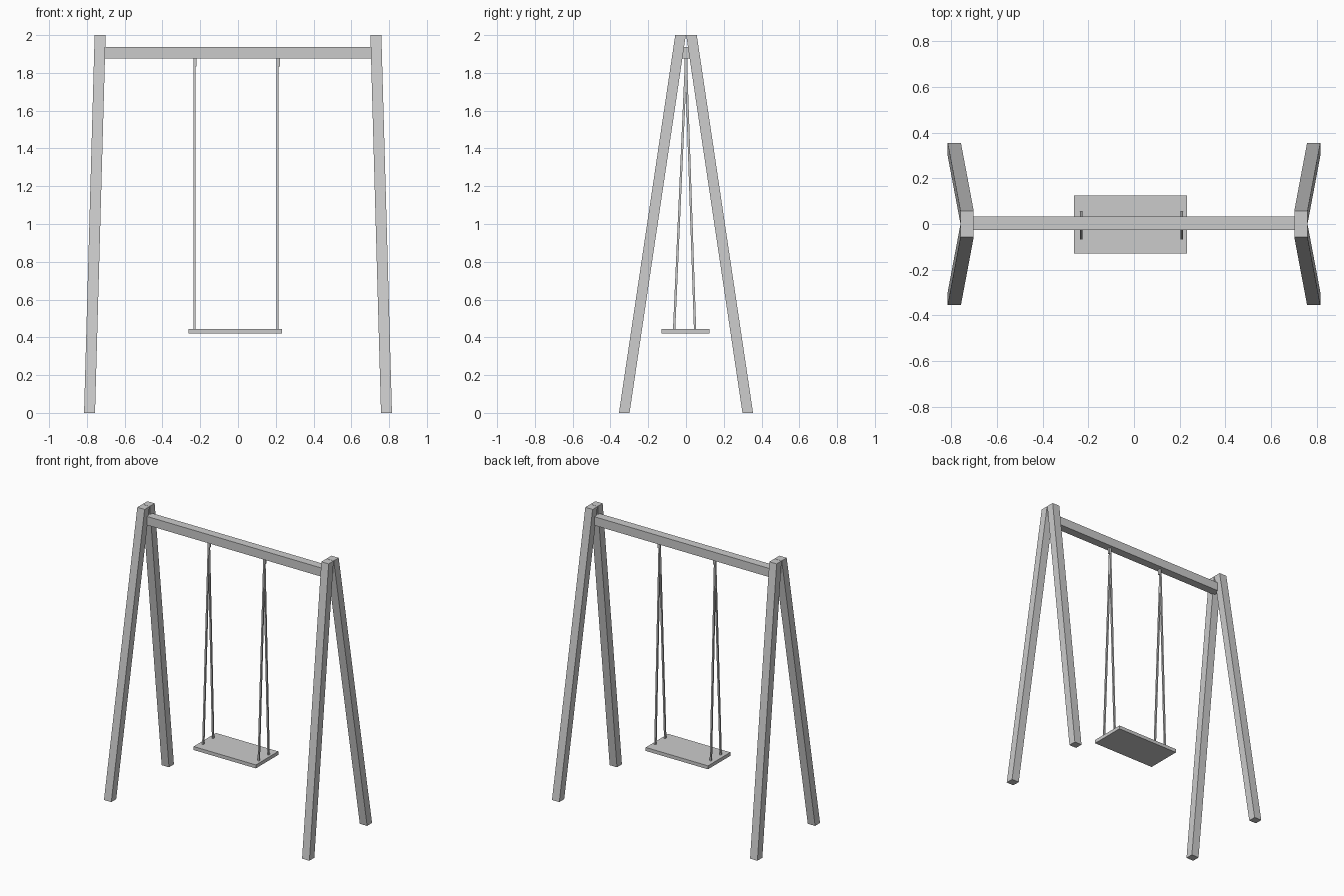
import bpy
import bmesh
from mathutils import Vector

cube = bpy.data.objects.get("Cube")
if cube:
    bpy.data.objects.remove(cube, do_unlink=True)

grey = bpy.data.materials.new("plain_grey")
grey.use_nodes = True
colour = (0.6, 0.6, 0.6, 1)
grey.diffuse_color = colour
grey.node_tree.nodes["Principled BSDF"].inputs["Base Color"].default_value = colour


def beam(name, start, end, sx, sy):
    """Slanted bar with level ends, sx by sy in plan."""
    bm = bmesh.new()
    rings = []
    for point in (start, end):
        corners = ((-1, -1), (1, -1), (1, 1), (-1, 1))
        rings.append([bm.verts.new(Vector(point) + Vector((a * sx / 2, b * sy / 2, 0)))
                      for a, b in corners])
    low, high = rings
    bm.faces.new(low[::-1])
    bm.faces.new(high)
    for i in range(4):
        j = (i + 1) % 4
        bm.faces.new((low[i], low[j], high[j], high[i]))
    bmesh.ops.recalc_face_normals(bm, faces=bm.faces)
    mesh = bpy.data.meshes.new(name)
    bm.to_mesh(mesh)
    bm.free()
    mesh.materials.append(grey)
    obj = bpy.data.objects.new(name, mesh)
    bpy.context.collection.objects.link(obj)
    return obj


# Splayed A-frame legs
for side, sx in (("left", 1), ("right", -1)):
    for end, sy in (("front", -1), ("back", 1)):
        beam(f"{end}_{side}_leg", (sx * 0.786, sy * 0.327, 0),
             (sx * 0.73, sy * 0.029, 2), 0.058, 0.056)

# Crossbar
beam("crossbar", (0, 0.003, 1.876), (0, 0.003, 1.938), 1.45, 0.06)

# Seat board
beam("seat", (-0.015, -0.002, 0.42), (-0.015, -0.002, 0.445), 0.494, 0.254)

# Ropes meeting at a short hanger under the crossbar
for side, x in (("left", 0.209), ("right", -0.231)):
    for end, y in (("front", -0.063), ("back", 0.048)):
        beam(f"{end}_{side}_rope", (x, y, 0.44), (x, 0, 1.86), 0.011, 0.012)
    beam(f"{side}_hanger", (x + 0.004, 0, 1.835), (x + 0.004, 0, 1.88), 0.017, 0.016)
